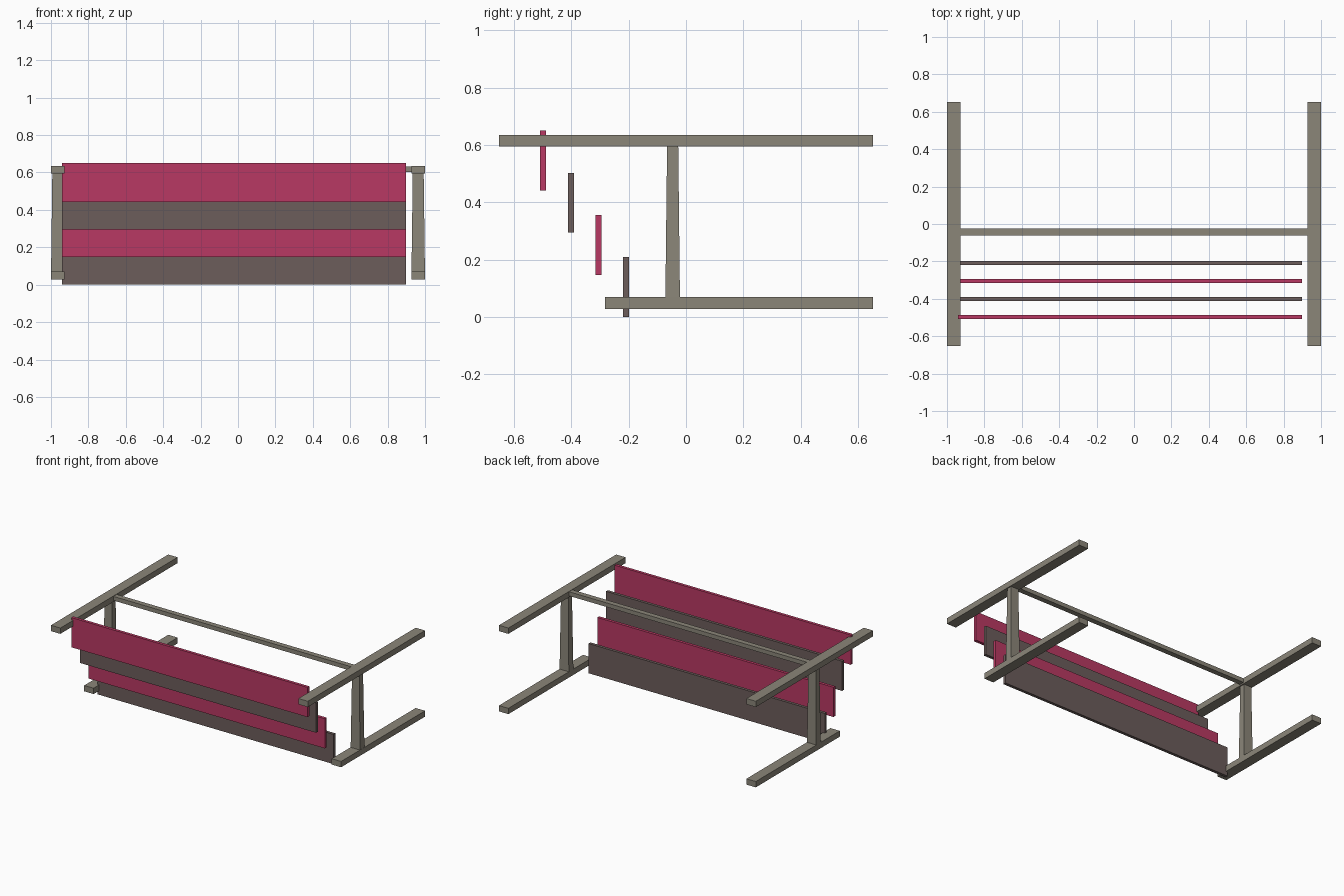
import bpy
import bmesh

if "Cube" in bpy.data.objects:
    bpy.data.objects.remove(bpy.data.objects["Cube"])


def material(name, rgb):
    # sRGB 0-255 to linear
    lin = [((c / 255 + 0.055) / 1.055) ** 2.4 for c in rgb]
    m = bpy.data.materials.new(name)
    m.diffuse_color = (*lin, 1)
    m.use_nodes = True
    m.node_tree.nodes["Principled BSDF"].inputs["Base Color"].default_value = m.diffuse_color
    return m


pink = material("raspberry_pink", (185, 57, 99))
brown = material("warm_grey_brown", (108, 93, 91))
metal = material("frame_grey", (139, 134, 121))


def box(name, x, y, z, mat, top_scale=(1, 1)):
    """Box between (min, max) pairs, optionally tapered towards the top."""
    bm = bmesh.new()
    bmesh.ops.create_cube(bm, size=1)
    for v in bm.verts:
        sx, sy = top_scale if v.co.z > 0 else (1, 1)
        v.co.x = (x[0] + x[1]) / 2 + v.co.x * (x[1] - x[0]) * sx
        v.co.y = (y[0] + y[1]) / 2 + v.co.y * (y[1] - y[0]) * sy
        v.co.z = (z[0] + z[1]) / 2 + v.co.z * (z[1] - z[0])
    me = bpy.data.meshes.new(name)
    bm.to_mesh(me)
    bm.free()
    me.materials.append(mat)
    ob = bpy.data.objects.new(name, me)
    bpy.context.collection.objects.link(ob)
    return ob


# Two side frames: upper arm, foot rail and tapered post
for side, cx in (("left", -0.9635), ("right", 0.9635)):
    xs = (cx - 0.0365, cx + 0.0365)
    box(side + "_upper_arm", xs, (-0.652, 0.652), (0.594, 0.635), metal)
    box(side + "_foot_rail", xs, (-0.282, 0.652), (0.029, 0.07), metal)
    box(side + "_post", (cx - 0.036, cx + 0.036), (-0.072, -0.021),
        (0.06, 0.6), metal, (0.81, 0.76))

# Crossbar joining the upper arms
box("crossbar", (-0.94, 0.94), (-0.061, -0.024), (0.603, 0.632), metal)

# Stepped hanging panels, rising towards the front
for i in range(4):
    y = -0.209 - 0.0963 * i
    z = 0.147 * i
    box("panel_%d" % (i + 1), (-0.942, 0.897), (y - 0.0105, y + 0.0105),
        (z, z + 0.209), pink if i % 2 else brown)
